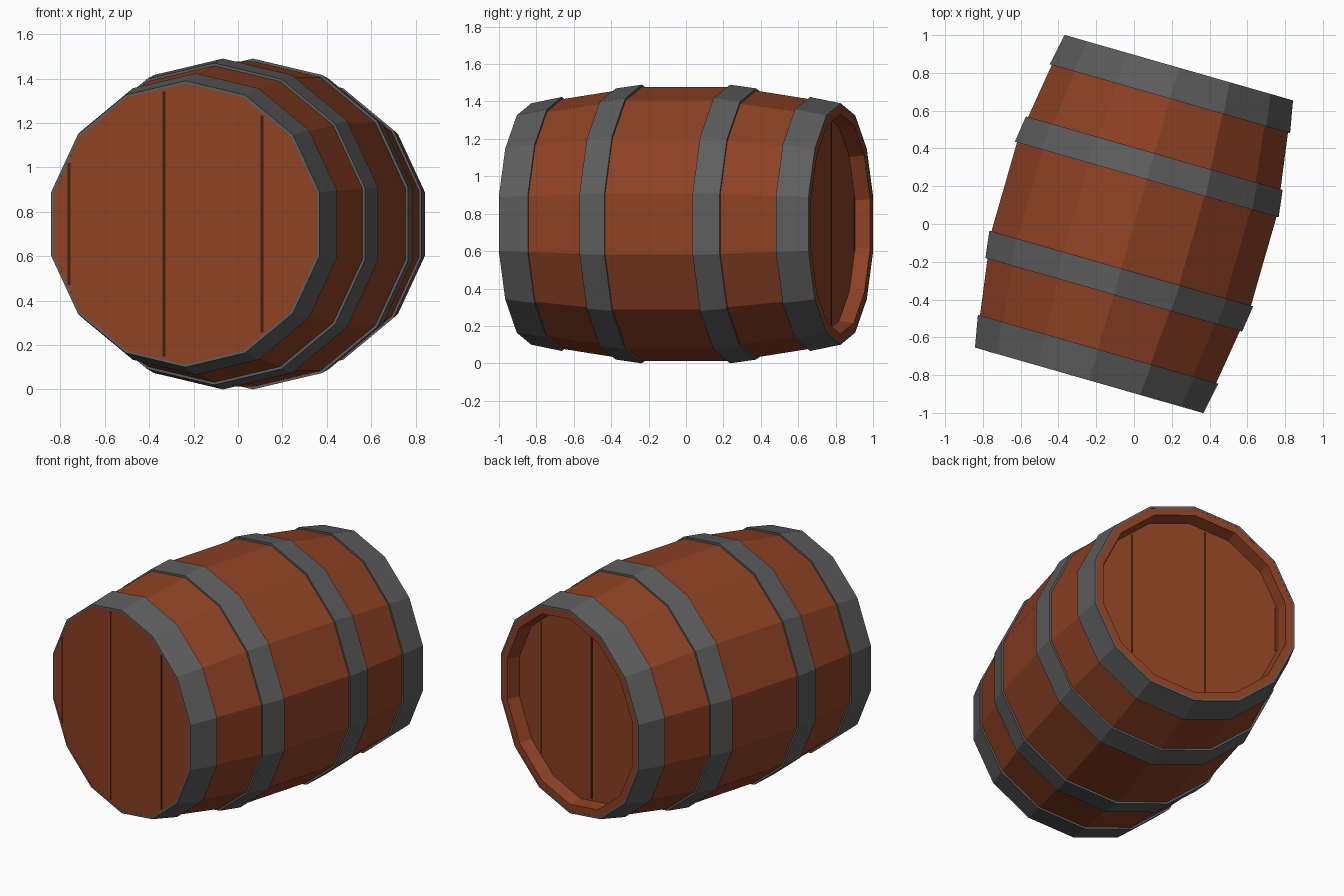
import bpy, bmesh, math
from mathutils import Matrix

if "Cube" in bpy.data.objects:
    bpy.data.objects.remove(bpy.data.objects["Cube"])

SIDES = 14
PLACE = Matrix.Translation((0, 0, 0.745)) @ Matrix.Rotation(math.radians(-16), 4, 'Z')


def material(name, rgb):
    m = bpy.data.materials.new(name)
    m.diffuse_color = (*rgb, 1)
    m.use_nodes = True
    m.node_tree.nodes["Principled BSDF"].inputs["Base Color"].default_value = m.diffuse_color
    return m


wood = material("red brown wood", (0.27, 0.053, 0.018))
iron = material("dark grey iron", (0.11, 0.11, 0.11))
gap = material("dark brown gap", (0.05, 0.014, 0.004))


def finish(bm, name, mat):
    bmesh.ops.recalc_face_normals(bm, faces=bm.faces)
    bm.transform(PLACE)
    me = bpy.data.meshes.new(name)
    bm.to_mesh(me)
    bm.free()
    me.materials.append(mat)
    ob = bpy.data.objects.new(name, me)
    bpy.context.collection.objects.link(ob)
    return ob


def lathe(name, profile, mat, closed=False):
    """Faceted revolve of (y, radius) points around the y axis."""
    bm = bmesh.new()
    rings = []
    for y, r in profile:
        ring = []
        for k in range(SIDES):
            a = 2 * math.pi * k / SIDES
            ring.append(bm.verts.new((r * math.sin(a), y, r * math.cos(a))))
        rings.append(ring)
    pairs = list(zip(rings, rings[1:]))
    if closed:
        pairs.append((rings[-1], rings[0]))
    else:
        bm.faces.new(rings[0])
        bm.faces.new(rings[-1])
    for a, b in pairs:
        for k in range(SIDES):
            j = (k + 1) % SIDES
            bm.faces.new((a[k], a[j], b[j], b[k]))
    return finish(bm, name, mat)


# Staves with a flush front head and a recessed back head
half = [(0.24, 0.733), (0.39, 0.713), (0.69, 0.667), (0.86, 0.635)]
outer = [(-y, r) for y, r in reversed(half)] + half
lathe("barrel_body", outer + [(0.86, 0.588), (0.78, 0.575)], wood)

# Iron hoops
for side, label in ((-1, "front"), (1, "back")):
    lathe(label + "_end_hoop", [(side * y, r) for y, r in (
        (0.69, 0.665), (0.69, 0.679), (0.861, 0.645), (0.861, 0.633))], iron, True)
    lathe(label + "_middle_hoop", [(side * y, r) for y, r in (
        (0.245, 0.73), (0.245, 0.745), (0.39, 0.725), (0.39, 0.711))], iron, True)


def half_height(x, radius):
    """Height of the polygonal head above its centre at x."""
    step = 2 * math.pi / SIDES
    for k in range(SIDES // 2):
        x0, x1 = radius * math.sin(k * step), radius * math.sin((k + 1) * step)
        if x0 <= abs(x) <= x1:
            z0, z1 = radius * math.cos(k * step), radius * math.cos((k + 1) * step)
            return z0 + (z1 - z0) * (abs(x) - x0) / (x1 - x0)
    return 0.1


# Thin dark gaps between the head planks
for label, y, radius in (("front", -0.86, 0.63), ("back", 0.78, 0.572)):
    for i, x in enumerate((-0.545, -0.1, 0.36)):
        h = half_height(x, radius) - 0.01
        bm = bmesh.new()
        bmesh.ops.create_cube(bm, size=1, matrix=Matrix.Translation((x, y, 0))
                              @ Matrix.Diagonal((0.013, 0.004, 2 * h, 1)))
        finish(bm, f"{label}_plank_gap_{i + 1}", gap)
